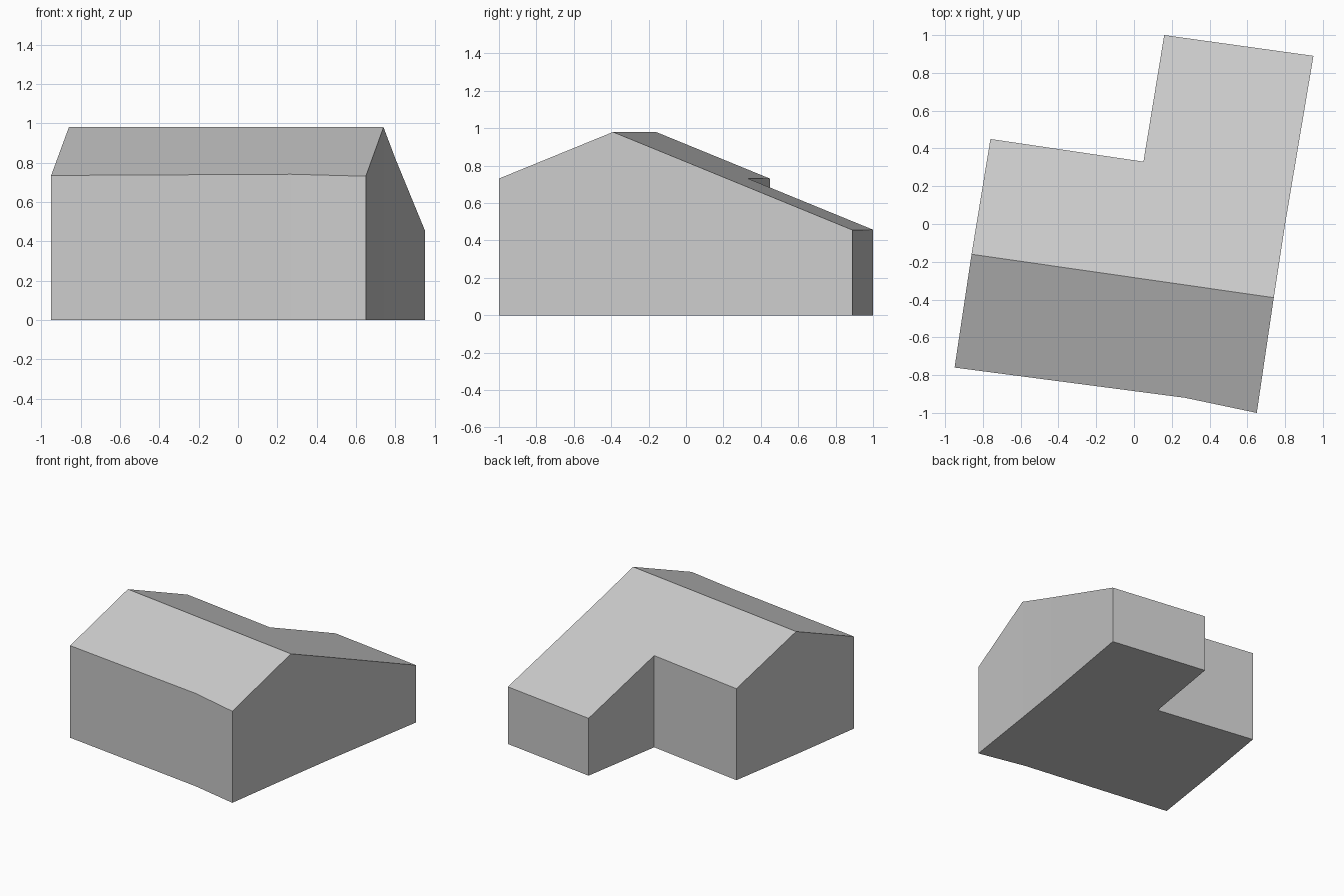
import bpy
import bmesh
from mathutils import Vector

cube = bpy.data.objects.get("Cube")
if cube:
    bpy.data.objects.remove(cube, do_unlink=True)

# Plain grey for the whole building
grey = bpy.data.materials.new("light_grey")
grey.use_nodes = True
colour = (0.6, 0.6, 0.6, 1)
grey.diffuse_color = colour
grey.node_tree.nodes["Principled BSDF"].inputs["Base Color"].default_value = colour

# L-shaped footprint, split at the two ridge ends
ridge_left, ridge_right = Vector((-0.86, -0.16)), Vector((0.74, -0.39))
front_edge = [Vector(p) for p in ((-0.95, -0.76), (0.27, -0.92), (0.65, -1.0))]
back_edge = [Vector(p) for p in ((0.80, 0.0), (0.95, 0.89), (0.16, 1.0),
                                 (0.05, 0.33), (-0.76, 0.45))]
outline = front_edge + [ridge_right] + back_edge + [ridge_left]

# The roof falls evenly on both sides of the ridge
RIDGE_HEIGHT, PITCH = 0.98, 0.404
along = (ridge_right - ridge_left).normalized()
across = Vector((-along.y, along.x))


def roof_height(p):
    return RIDGE_HEIGHT - PITCH * abs((p - ridge_right).dot(across))


bm = bmesh.new()
floor = [bm.verts.new((p.x, p.y, 0)) for p in outline]
eaves = [bm.verts.new((p.x, p.y, roof_height(p))) for p in outline]
count = len(outline)

# Floor and walls
bm.faces.new(floor[::-1])
for i in range(count):
    j = (i + 1) % count
    bm.faces.new((floor[i], floor[j], eaves[j], eaves[i]))

# Front and back roof slopes, sharing the ridge
right = len(front_edge)
bm.faces.new(eaves[:right + 1] + [eaves[-1]])
bm.faces.new(eaves[right:])
bmesh.ops.recalc_face_normals(bm, faces=bm.faces)

mesh = bpy.data.meshes.new("house")
bm.to_mesh(mesh)
bm.free()
mesh.materials.append(grey)
house = bpy.data.objects.new("house", mesh)
bpy.context.collection.objects.link(house)
